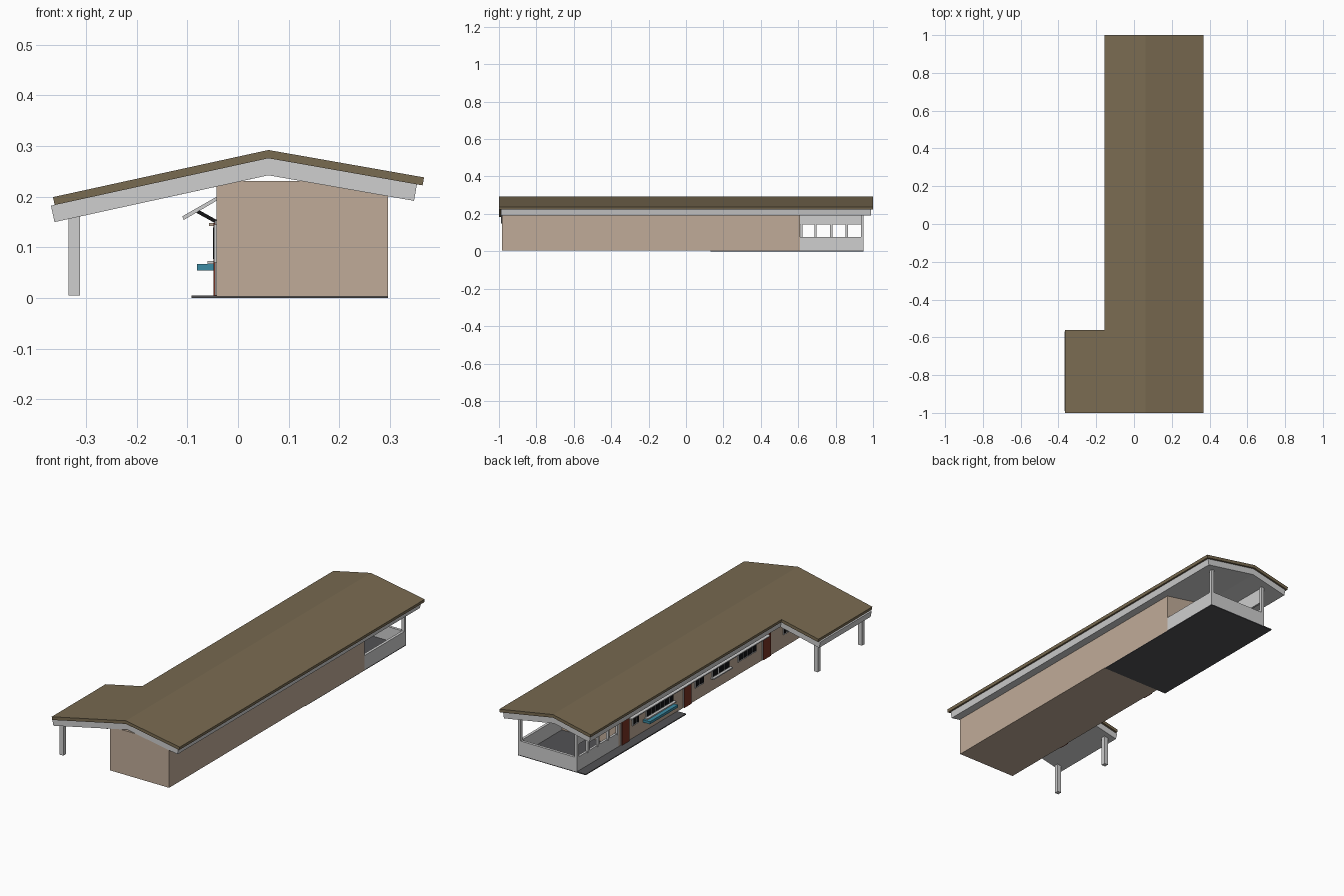
import bpy, bmesh, math
from mathutils import Vector

if "Cube" in bpy.data.objects:
    bpy.data.objects.remove(bpy.data.objects["Cube"])


def mat(name, rgb):
    m = bpy.data.materials.new(name)
    m.diffuse_color = (*rgb, 1)
    m.use_nodes = True
    m.node_tree.nodes["Principled BSDF"].inputs["Base Color"].default_value = m.diffuse_color
    return m


ROOF = mat("olive_roof", (0.19, 0.145, 0.082))
WHITE = mat("light_grey_trim", (0.62, 0.62, 0.62))
TAN = mat("tan_wall", (0.53, 0.41, 0.315))
SLAB = mat("dark_paving", (0.085, 0.085, 0.09))
DOOR = mat("red_brown_door", (0.19, 0.032, 0.016))
GLASS = mat("black_glass", (0.006, 0.006, 0.007))
TEAL = mat("teal_planter", (0.045, 0.26, 0.37))


def prism(name, pts, y0, y1, m):
    """Extrude an (x, z) outline from y0 to y1."""
    bm = bmesh.new()
    f = bm.faces.new([bm.verts.new((x, y0, z)) for x, z in pts])
    r = bmesh.ops.extrude_face_region(bm, geom=[f])
    vs = [v for v in r["geom"] if isinstance(v, bmesh.types.BMVert)]
    bmesh.ops.translate(bm, verts=vs, vec=(0, y1 - y0, 0))
    bmesh.ops.recalc_face_normals(bm, faces=bm.faces)
    me = bpy.data.meshes.new(name)
    bm.to_mesh(me)
    bm.free()
    me.materials.append(m)
    ob = bpy.data.objects.new(name, me)
    bpy.context.collection.objects.link(ob)
    return ob


def box(name, x, y, z, m):
    a, b = x
    return prism(name, [(a, z[0]), (b, z[0]), (b, z[1]), (a, z[1])], *y, m)


# Roof: bent sheet profile with square-cut ends
RIDGE = 0.06
SL, SR = 0.2186, 0.176


def chevron(name, left, right, top, t, y0, y1, m):
    def end(x, s, side):
        z = top - abs(x - RIDGE) * s
        n = math.hypot(1, s)
        return (x, z), (x - side * s * t / n * -1 * -1, z - t / n)
    lt, lb = end(left, SL, -1)
    rt, rb = end(right, SR, 1)
    prism(name, [lt, (RIDGE, top), rt, rb, (RIDGE, top - t * 1.02), lb], y0, y1, m)


chevron("main_roof", -0.155, 0.367, 0.292, 0.016, -0.56, 1.0, ROOF)
chevron("wing_roof", -0.365, 0.367, 0.292, 0.016, -1.0, -0.56, ROOF)
chevron("main_roof_soffit", -0.147, 0.353, 0.2758, 0.033, -0.57, 0.99, WHITE)
chevron("wing_roof_soffit", -0.369, 0.353, 0.2758, 0.033, -0.99, -0.57, WHITE)

# Main building and paving
WX = -0.042
prism("building", [(WX, 0.003), (0.296, 0.003), (0.296, 0.205), (0.13, 0.231),
                   (0.0, 0.231), (WX, 0.222)], -0.985, 0.61, TAN)
box("paving_slab", (-0.092, 0.296), (0.13, 0.95), (0, 0.005), SLAB)

# Wing posts
for y in (-0.97, -0.61):
    box("wing_post", (-0.334, -0.312), (y - 0.011, y + 0.011), (0.005, 0.168), WHITE)

# Veranda: low walls, corner posts, window bars on the entrance side
box("veranda_right_wall", (0.282, 0.296), (0.61, 0.95), (0.004, 0.077), WHITE)
box("veranda_back_wall", (WX, 0.296), (0.936, 0.95), (0.004, 0.077), WHITE)
box("veranda_left_wall", (WX, WX + 0.012), (0.61, 0.95), (0.004, 0.077), WHITE)
for x, h in ((0.281, 0.212), (WX, 0.226)):
    box("veranda_post", (x, x + 0.015), (0.935, 0.95), (0.07, h), WHITE)
for y in (0.618, 0.693, 0.776, 0.86):
    box("veranda_bar", (WX - 0.003, WX + 0.009), (y - 0.006, y + 0.006), (0.07, 0.15), WHITE)
box("veranda_lintel", (WX, WX + 0.01), (0.61, 0.95), (0.142, 0.224), WHITE)


# Windows: white frame plate with dark panes, sill and head
def window(y0, y1, panes, sill=False):
    box("window_frame", (WX - 0.005, WX), (y0, y1), (0.07, 0.145), WHITE)
    w = (y1 - y0) / panes
    for i in range(panes):
        a = y0 + i * w
        box("window_pane", (WX - 0.007, WX), (a + 0.004, a + w - 0.004),
            (0.077, 0.139), GLASS)
    if sill:
        box("window_sill", (WX - 0.018, WX), (y0 - 0.008, y1 + 0.008), (0.067, 0.073), WHITE)
        box("window_head", (WX - 0.015, WX), (y0, y1), (0.142, 0.148), TAN)


window(0.45, 0.50, 2)
window(0.17, 0.39, 6, True)
window(-0.08, -0.01, 2)
window(-0.29, -0.15, 3, True)
window(-0.51, -0.36, 4)
window(-0.78, -0.73, 2)

# Doors
for y in (0.56, 0.052, -0.595):
    box("door_frame", (WX - 0.003, WX), (y - 0.034, y + 0.034), (0.005, 0.153), WHITE)
    box("door", (WX - 0.006, WX), (y - 0.029, y + 0.029), (0.004, 0.148), DOOR)

# Planter box under the large window
box("planter_box", (-0.081, WX), (0.18, 0.41), (0.054, 0.067), TEAL)

# Sloping awning along the entrance side with black brackets
prism("awning", [(-0.110, 0.161), (-0.107, 0.154), (WX, 0.192), (WX, 0.2)],
      -0.53, 0.60, WHITE)
for i in range(8):
    y = -0.5 + i * 0.15
    prism("awning_bracket", [(-0.082, 0.168), (-0.078, 0.174), (WX, 0.154), (WX, 0.146)],
          y - 0.004, y + 0.004, GLASS)
